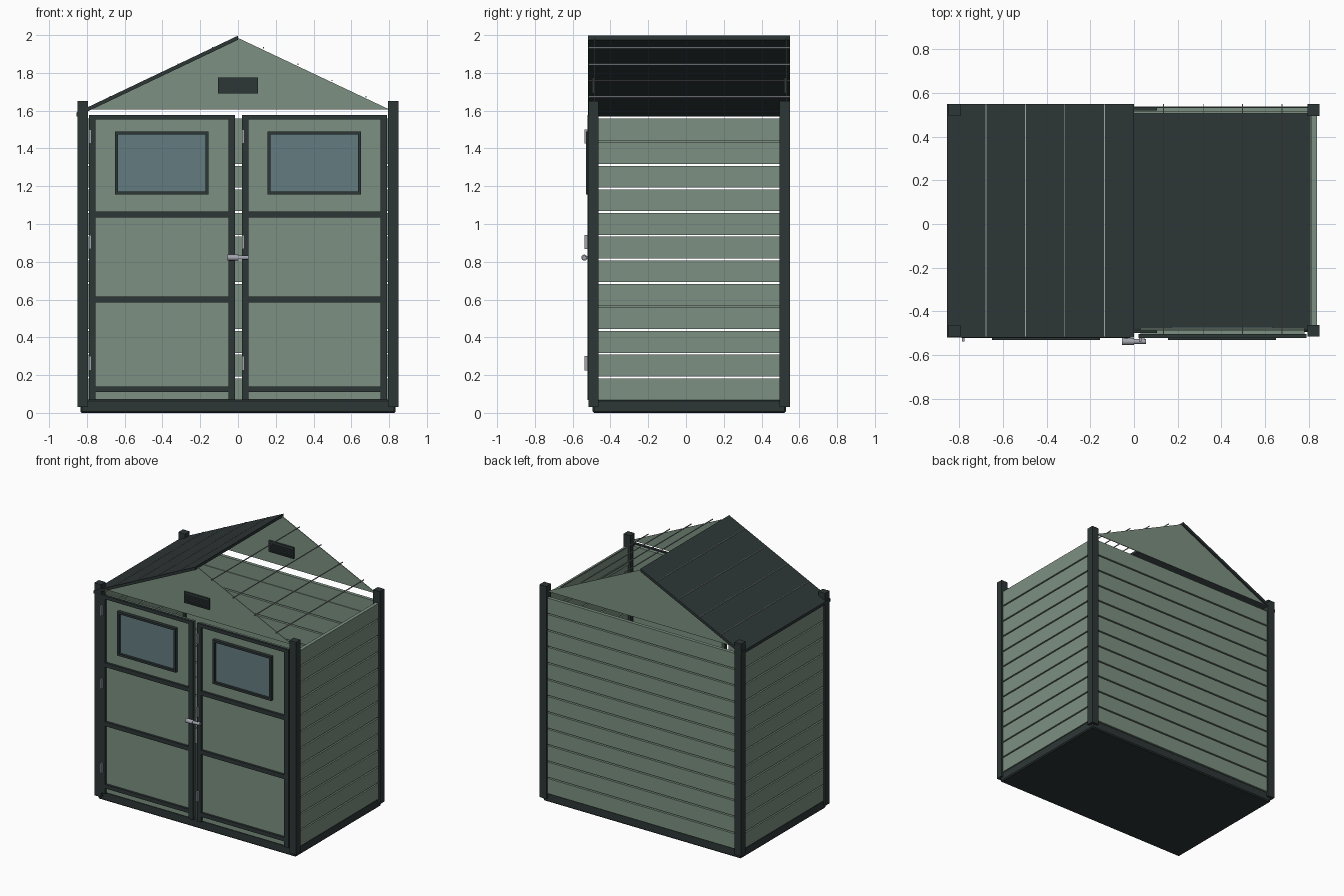
import bpy
import bmesh
import math
from mathutils import Matrix, Vector

cube = bpy.data.objects.get("Cube")
if cube:
    bpy.data.objects.remove(cube, do_unlink=True)


def material(name, r, g, b):
    m = bpy.data.materials.new(name)
    m.use_nodes = True
    m.diffuse_color = (r, g, b, 1)
    m.node_tree.nodes["Principled BSDF"].inputs["Base Color"].default_value = (r, g, b, 1)
    return m


GREEN = material("sage_green", 0.2, 0.28, 0.22)
DARK = material("dark_slate", 0.027, 0.037, 0.037)
GLASS = material("window_blue", 0.125, 0.2, 0.22)
METAL = material("light_metal", 0.36, 0.37, 0.42)


def finish(name, bm, mat):
    bmesh.ops.recalc_face_normals(bm, faces=bm.faces)
    mesh = bpy.data.meshes.new(name)
    bm.to_mesh(mesh)
    bm.free()
    mesh.materials.append(mat)
    obj = bpy.data.objects.new(name, mesh)
    bpy.context.collection.objects.link(obj)
    return obj


def boxes(name, mat, spans):
    """One object made of boxes, each given as x, y and z ranges."""
    bm = bmesh.new()
    for span in spans:
        size = [b - a for a, b in span]
        mid = Vector([(a + b) / 2 for a, b in span])
        bmesh.ops.create_cube(bm, size=1, matrix=Matrix.Translation(mid) @ Matrix.Diagonal((*size, 1)))
    return finish(name, bm, mat)


def prism(name, mat, profile, y0, y1):
    """Extrude an x-z outline along y."""
    bm = bmesh.new()
    face = bm.faces.new([bm.verts.new((x, y0, z)) for x, z in profile])
    new = bmesh.ops.extrude_face_region(bm, geom=[face])["geom"]
    bmesh.ops.translate(bm, vec=(0, y1 - y0, 0), verts=[v for v in new if isinstance(v, bmesh.types.BMVert)])
    return finish(name, bm, mat)


def border(x, y, z, w):
    """Four bars of width w around an x-z rectangle."""
    (x0, x1), (z0, z1) = x, z
    return [((x0, x0 + w), y, z), ((x1 - w, x1), y, z),
            ((x0 + w, x1 - w), y, (z0, z0 + w)), ((x0 + w, x1 - w), y, (z1 - w, z1))]


# Base slab with softened edges
base = boxes("base", DARK, [((-0.835, 0.835), (-0.495, 0.53), (0, 0.07))])
bevel = base.modifiers.new("edge", "BEVEL")
bevel.width = 0.008
bevel.segments = 1

# Corner posts
for side, x in (("left", (0.793, 0.85)), ("right", (-0.85, -0.793))):
    for end, y in (("front", (-0.515, -0.462)), ("back", (0.495, 0.55))):
        boxes(f"{end}_{side}_post", DARK, [(x, y, (0.03, 1.65))])

# Plank walls with open joints; two joints are backed by a batten
PITCH, FLOOR = 0.125, 0.068
rows = [(FLOOR + i * PITCH, FLOOR + (i + 1) * PITCH - 0.01) for i in range(12)]
battens = [(rows[i][1] - 0.008, rows[i][1] + 0.018) for i in (3, 10)]
SIDE_Y, BACK_X = (-0.47, 0.505), (-0.8, 0.8)
for name, x, inner in (("left_wall", (0.812, 0.838), (0.806, 0.814)),
                       ("right_wall", (-0.838, -0.812), (-0.814, -0.806))):
    boxes(name, GREEN, [(x, SIDE_Y, z) for z in rows] + [(inner, SIDE_Y, z) for z in battens])
boxes("back_wall", GREEN, [(BACK_X, (0.512, 0.538), z) for z in rows]
      + [(BACK_X, (0.506, 0.514), z) for z in battens])

# Double doors: panel, frame, window and hinges
for name, x0, x1, wx in (("right_door", -0.79, -0.015, (-0.65, -0.155)),
                         ("left_door", 0.02, 0.79, (0.155, 0.65))):
    boxes(name + "_panel", GREEN, [((x0 + 0.01, x1 - 0.01), (-0.505, -0.476), (0.07, 1.57))])
    front = (-0.522, -0.503)
    rails = [((x0 + 0.035, x1 - 0.035), front, z)
             for z in ((0.11, 0.14), (0.585, 0.617), (1.035, 1.067), (1.552, 1.578))]
    stiles = [(x, front, (0.068, 1.578)) for x in ((x0, x0 + 0.035), (x1 - 0.035, x1))]
    boxes(name + "_frame", DARK, rails + stiles)
    boxes(name + "_window_frame", DARK, border(wx, (-0.53, -0.503), (1.155, 1.49), 0.016))
    boxes(name + "_window_glass", GLASS,
          [((wx[0] + 0.016, wx[1] - 0.016), (-0.512, -0.472), (1.171, 1.474))])
    boxes(name + "_hinges", METAL, [((x0 + 0.002, x0 + 0.015), (-0.538, -0.515), (z, z + 0.075))
                                    for z in (0.225, 0.867, 1.425)])

# Latch: two round bars bridging the doors, on small mounts
bm = bmesh.new()
for x, r, length in ((-0.028, 0.016, 0.056), (0.028, 0.011, 0.056)):
    bmesh.ops.create_cone(bm, cap_ends=True, segments=16, radius1=r, radius2=r, depth=length,
                          matrix=Matrix.Translation((x, -0.538, 0.822)) @ Matrix.Rotation(math.pi / 2, 4, "Y"))
latch = finish("door_latch", bm, METAL)
bpy.context.view_layer.objects.active = latch
latch.select_set(True)
bpy.ops.object.shade_smooth_by_angle()
boxes("latch_mounts", METAL, [((x - 0.008, x + 0.008), (-0.535, -0.515), (0.814, 0.83)) for x in (-0.035, 0.04)])

# Thin gables with a louvred vent on the forward face of each
for end, y in (("front", -0.488), ("back", 0.53)):
    prism(end + "_gable", GREEN, [(-0.8, 1.607), (0.8, 1.607), (0, 1.985)], y, y + 0.005)
    slats = [((-0.095, 0.095), (y - 0.01, y), (1.703 + i * 0.014, 1.711 + i * 0.014)) for i in range(5)]
    plate = [((-0.1, 0.1), (y - 0.004, y), (1.695, 1.77))]
    boxes(end + "_vent", DARK, slats + plate + border((-0.105, 0.105), (y - 0.01, y), (1.69, 1.776), 0.01))

# Roof covers one slope only; seam ribs run along both
SLOPE, RIDGE, THICK = 0.476, 2.0, 0.022


def roof_z(x):
    return RIDGE - 0.003 - SLOPE * abs(x)


prism("right_roof_slope", DARK,
      [(0, roof_z(0)), (-0.855, roof_z(0.855)), (-0.855, roof_z(0.855) - THICK), (0, roof_z(0) - THICK)],
      -0.52, 0.55)
for side, sign in (("left", 1), ("right", -1)):
    boxes(side + "_roof_ribs", METAL,
          [((sign * x - 0.002, sign * x + 0.002), (-0.515, 0.55), (roof_z(x) - 0.004, roof_z(x) + 0.003))
           for x in (0.135, 0.317, 0.497, 0.677)])
